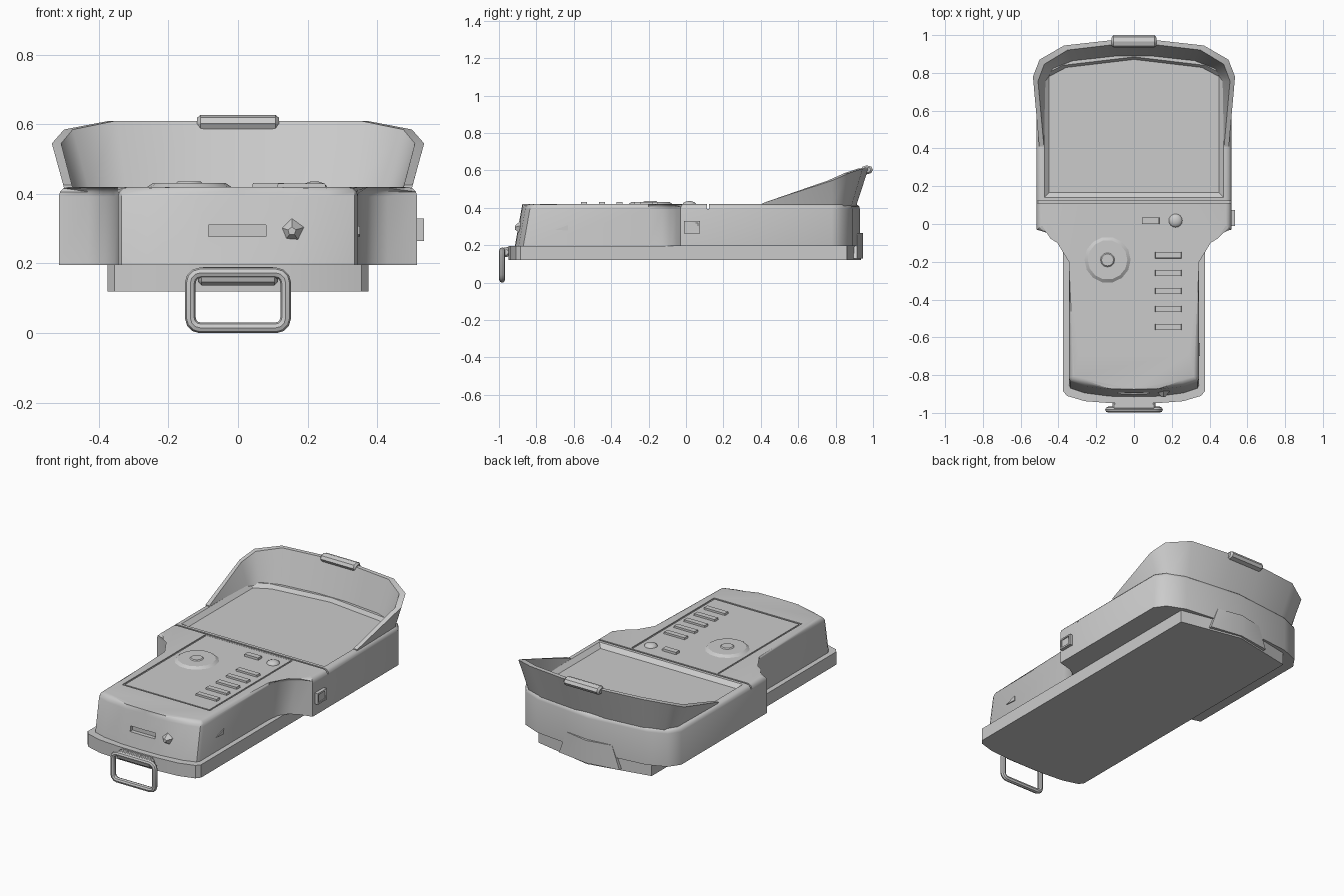
import bpy, bmesh
from math import pi, cos, sin, radians
from mathutils import Vector, Matrix

if "Cube" in bpy.data.objects:
    bpy.data.objects.remove(bpy.data.objects["Cube"])


def select(ob):
    bpy.ops.object.select_all(action='DESELECT')
    ob.select_set(True)
    bpy.context.view_layer.objects.active = ob


def finish(name, bm, angle=35):
    bmesh.ops.recalc_face_normals(bm, faces=bm.faces)
    me = bpy.data.meshes.new(name)
    bm.to_mesh(me)
    bm.free()
    ob = bpy.data.objects.new(name, me)
    bpy.context.collection.objects.link(ob)
    select(ob)
    bpy.ops.object.shade_smooth_by_angle(angle=radians(angle))
    return ob


def mirrored(half):
    """Half outline (front to back, x >= 0) -> closed outline."""
    return half + [(-x, y) for x, y in reversed(half) if x > 0]


def prism_bm(pts, z0, z1, bottom=1.0, top=1.0):
    bm = bmesh.new()
    c = sum((Vector(p) for p in pts), Vector((0, 0))) / len(pts)
    rings = []
    for z, s in ((z0, bottom), (z1, top)):
        rings.append([bm.verts.new((*(c + (Vector(p) - c) * s), z)) for p in pts])
    n = len(pts)
    for i in range(n):
        j = (i + 1) % n
        bm.faces.new((rings[0][i], rings[0][j], rings[1][j], rings[1][i]))
    bm.faces.new(rings[0][::-1])
    bm.faces.new(rings[1])
    return bm


def bevel_top(bm, width, segments):
    zt = max(v.co.z for v in bm.verts)
    edges = [e for e in bm.edges if all(v.co.z > zt - 1e-4 for v in e.verts)]
    bmesh.ops.bevel(bm, geom=edges, offset=width, segments=segments, profile=0.5, affect='EDGES')


def rect(x0, x1, y0, y1):
    return [(x0, y0), (x1, y0), (x1, y1), (x0, y1)]


def box_bm(x0, x1, y0, y1, z0, z1):
    return prism_bm(rect(x0, x1, y0, y1), z0, z1)


def cut(target, bm):
    cutter = finish("cutter", bm)
    cutter.hide_render = True
    mod = target.modifiers.new("cut", 'BOOLEAN')
    mod.operation, mod.solver, mod.object = 'DIFFERENCE', 'EXACT', cutter
    select(target)
    bpy.ops.object.modifier_apply(modifier=mod.name)
    bpy.data.objects.remove(cutter, do_unlink=True)


def rod(name, x0, x1, y, z, r, sides):
    bm = bmesh.new()
    bmesh.ops.create_cone(bm, cap_ends=True, segments=sides, radius1=r, radius2=r, depth=x1 - x0,
                          matrix=Matrix.Translation(((x0 + x1) / 2, y, z)) @ Matrix.Rotation(pi / 2, 4, 'Y'))
    caps = [e for e in bm.edges if abs(e.verts[0].co.x - e.verts[1].co.x) < 1e-4]
    bmesh.ops.bevel(bm, geom=caps, offset=0.01, segments=1, affect='EDGES')
    return finish(name, bm)


# Upper body: narrow grip flaring into a wide head, rounded top edge
body_half = [(0, -0.915), (0.13, -0.912), (0.26, -0.895), (0.335, -0.87), (0.345, -0.85), (0.345, -0.2),
             (0.355, -0.13), (0.385, -0.08), (0.43, -0.052), (0.515, -0.03),
             (0.515, 0.78), (0.47, 0.845), (0.36, 0.89), (0, 0.93)]
bm = prism_bm(mirrored(body_half), 0.195, 0.42)
for v in bm.verts:
    if v.co.z > 0.4 and v.co.y < -0.8:
        v.co.y += 0.04
bevel_top(bm, 0.028, 3)
body = finish("upper_body", bm)

# Screen recess, keypad recess, seam groove and front slot
screen = mirrored([(0.475, 0.14), (0.475, 0.79), (0.38, 0.84), (0, 0.885)])
cut(body, prism_bm(screen, 0.398, 0.425, bottom=0.945, top=1.01))
cut(body, box_bm(-0.29, 0.29, -0.68, 0.1, 0.414, 0.5))
cut(body, box_bm(-0.6, 0.6, 0.112, 0.122, 0.395, 0.5))
cut(body, box_bm(-0.085, 0.08, -0.95, -0.875, 0.278, 0.31))
select(body)
bpy.ops.object.shade_smooth_by_angle(angle=radians(35))

# Raised keypad panel leaving a thin outline groove
finish("keypad_panel", box_bm(-0.28, 0.28, -0.67, 0.1, 0.40, 0.419))

# Lower tray with a raised tab at the back
base = mirrored([(0, -0.95), (0.13, -0.948), (0.26, -0.938), (0.355, -0.91), (0.375, -0.885),
                 (0.375, 0.86), (0, 0.935)])
finish("base_tray", prism_bm(base, 0.12, 0.197), 20)
tab = mirrored([(0.2, 0.8), (0.2, 0.915), (0, 0.945)])
bm = prism_bm(tab, 0.13, 0.265)
for v in bm.verts:
    if v.co.z > 0.2:
        v.co.x *= 0.75
finish("back_tab", bm, 20)

# Sun hood: flaring wall lofted around the back of the screen
low = [(0.498, 0.41, 0.41), (0.492, 0.78, 0.41), (0.45, 0.845, 0.41), (0.34, 0.885, 0.41), (0.1, 0.91, 0.41)]
high = [(0.502, 0.41, 0.425), (0.535, 0.78, 0.545), (0.5, 0.87, 0.585), (0.37, 0.945, 0.61), (0.1, 0.975, 0.61)]
bm = bmesh.new()
sections = []
for i, (a, b) in enumerate(zip(low, high)):
    d = 0 if i == 0 else 0.024
    inner = [(p[0] * 0.95, p[1] - d, p[2]) for p in (b, a)]
    sections.append([a, b] + inner)
sections += [[(-x, y, z) for x, y, z in s] for s in reversed(sections)]
rings = [[bm.verts.new(p) for p in s] for s in sections]
for r, s in zip(rings, rings[1:]):
    for k in range(4):
        bm.faces.new((r[k], r[(k + 1) % 4], s[(k + 1) % 4], s[k]))
bm.faces.new(rings[0])
bm.faces.new(rings[-1])
finish("sun_hood", bm)
clip = rod("hood_clip", -0.118, 0.118, 0.967, 0.603, 0.03, 8)
clip.data.transform(Matrix.Translation((0, 0.967, 0.603)) @ Matrix.Diagonal((1, 1.1, 0.8, 1))
                    @ Matrix.Translation((0, -0.967, -0.603)))

# Direction pad: low domed disc with a central nub
for name, r0, r1, z0, z1, n in (("direction_pad", 0.128, 0.105, 0.415, 0.431, 14),
                                ("pad_nub", 0.045, 0.032, 0.425, 0.436, 12)):
    pts = [(-0.14 + r0 * cos(2 * pi * k / n), -0.19 + r0 * sin(2 * pi * k / n)) for k in range(n)]
    finish(name, prism_bm(pts, z0, z1, top=r1 / r0))

# Menu keys, power key and round key
for k in range(5):
    y = -0.165 - 0.095 * k
    finish("menu_key", prism_bm(rect(0.11, 0.255, y - 0.017, y + 0.017), 0.41, 0.43, top=0.93))
finish("power_key", prism_bm(rect(0.04, 0.135, 0.0, 0.036), 0.41, 0.432, top=0.94))
bm = bmesh.new()
bmesh.ops.create_uvsphere(bm, u_segments=16, v_segments=8, radius=0.037,
                          matrix=Matrix.Translation((0.22, 0.018, 0.416)) @ Matrix.Diagonal((1, 1, 0.55, 1)))
finish("round_key", bm)

# Small faceted stud on the front face
bm = bmesh.new()
bmesh.ops.create_cone(bm, cap_ends=True, segments=5, radius1=0.036, radius2=0.012, depth=0.03,
                      matrix=Matrix.Translation((0.155, -0.9, 0.293)) @ Matrix.Rotation(pi / 2, 4, 'X'))
finish("front_stud", bm, 10)

# Side socket and wedge marker on the right
side = finish("side_socket", box_bm(0.49, 0.535, -0.01, 0.075, 0.264, 0.33))
cut(side, box_bm(0.53, 0.56, 0.0, 0.065, 0.274, 0.32))
bm = bmesh.new()
tri = [(-0.7, 0.283), (-0.63, 0.278), (-0.63, 0.308)]
a = [bm.verts.new((0.335, y, z)) for y, z in tri]
b = [bm.verts.new((0.35, y, z)) for y, z in tri]
for i in range(3):
    bm.faces.new((a[i], a[(i + 1) % 3], b[(i + 1) % 3], b[i]))
bm.faces.new(a)
bm.faces.new(b)
finish("side_wedge", bm)

# Front hinge bar and hanging wire loop
rod("loop_hinge", -0.115, 0.115, -0.965, 0.163, 0.027, 10)
finish("hinge_plate", box_bm(-0.1, 0.1, -0.96, -0.9, 0.14, 0.19))
path = []
for cx, cz, start in ((0.108, 0.144, 0), (-0.108, 0.144, 90), (-0.108, 0.044, 180), (0.108, 0.044, 270)):
    for t in range(0, 91, 30):
        ang = radians(start + t)
        path.append((cx + 0.029 * cos(ang), -0.983, cz + 0.029 * sin(ang)))
cu = bpy.data.curves.new("wire_loop", 'CURVE')
cu.dimensions = '3D'
sp = cu.splines.new('POLY')
sp.points.add(len(path) - 1)
for p, co in zip(sp.points, path):
    p.co = (*co, 1)
sp.use_cyclic_u = True
cu.bevel_depth, cu.bevel_resolution = 0.0155, 2
loop = bpy.data.objects.new("wire_loop", cu)
bpy.context.collection.objects.link(loop)
select(loop)
bpy.ops.object.convert(target='MESH')
bpy.ops.object.shade_smooth_by_angle(angle=radians(40))
